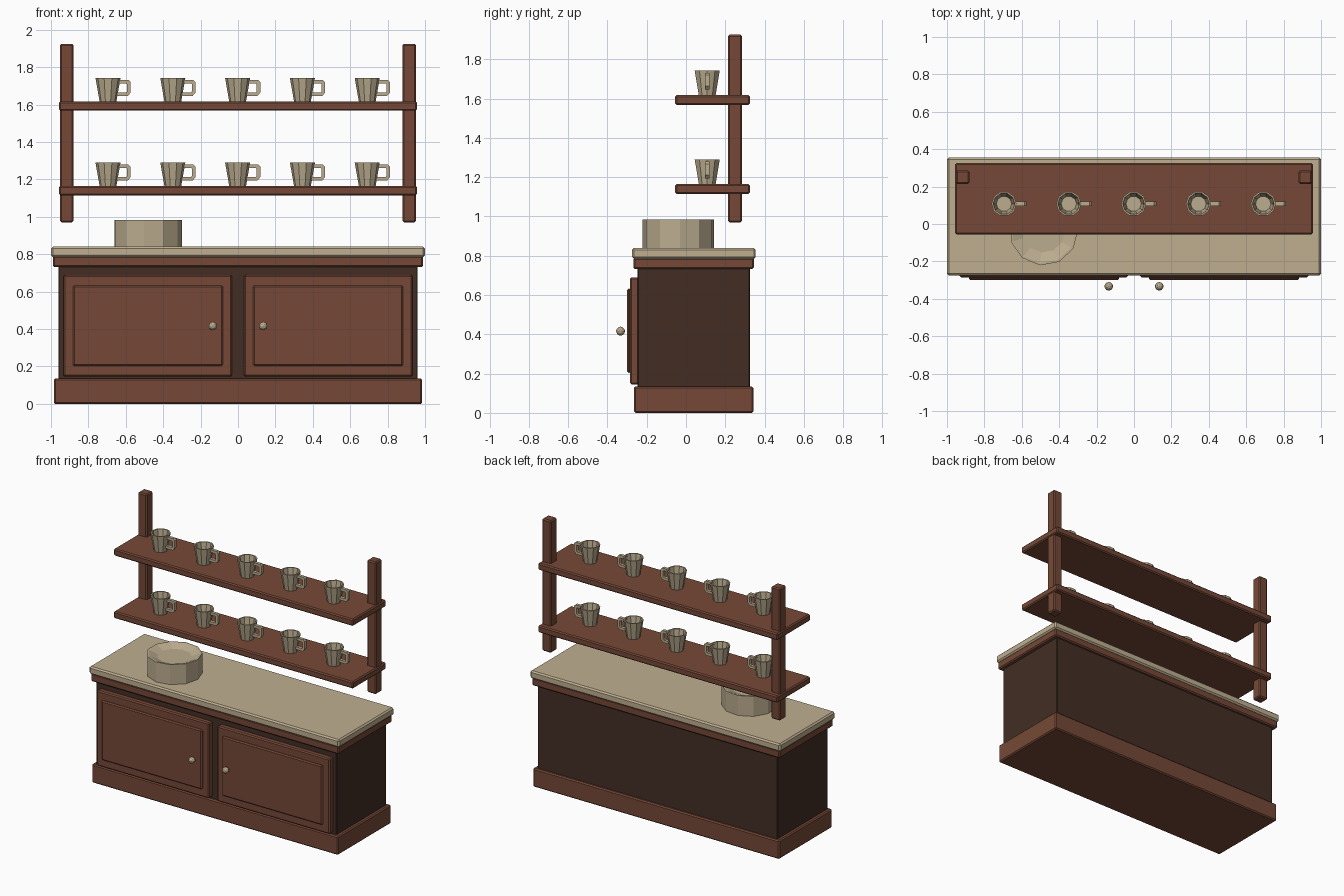
import bpy, bmesh, math

if "Cube" in bpy.data.objects:
    bpy.data.objects.remove(bpy.data.objects["Cube"])


def material(name, rgb):
    m = bpy.data.materials.new(name)
    m.diffuse_color = (*rgb, 1)
    m.use_nodes = True
    m.node_tree.nodes["Principled BSDF"].inputs["Base Color"].default_value = m.diffuse_color
    return m


WOOD = material("red_brown_wood", (0.180, 0.066, 0.038))
DARK = material("dark_wood", (0.056, 0.027, 0.017))
CREAM = material("cream_stone", (0.525, 0.430, 0.280))
POTTERY = material("beige_pottery", (0.500, 0.415, 0.275))


def finish(name, bm, mat):
    bmesh.ops.recalc_face_normals(bm, faces=bm.faces)
    me = bpy.data.meshes.new(name)
    bm.to_mesh(me)
    bm.free()
    me.materials.append(mat)
    ob = bpy.data.objects.new(name, me)
    bpy.context.collection.objects.link(ob)
    return ob


def box(name, x, y, z, mat, bevel=0.008):
    """Bevelled box from (min, max) ranges."""
    bm = bmesh.new()
    bmesh.ops.create_cube(bm, size=1)
    for v in bm.verts:
        for i, (lo, hi) in enumerate((x, y, z)):
            v.co[i] = hi if v.co[i] > 0 else lo
    ob = finish(name, bm, mat)
    if bevel:
        mod = ob.modifiers.new("soft_edges", 'BEVEL')
        mod.width = bevel
        mod.segments = 1
    return ob


def lathe(bm, profile, sides, phase=0.0):
    """Faceted turned shape; the profile starts and ends on the axis."""
    rings = []
    for r, z in profile:
        if r == 0:
            rings.append([bm.verts.new((0, 0, z))] * sides)
        else:
            angles = [phase + 2 * math.pi * i / sides for i in range(sides)]
            rings.append([bm.verts.new((r * math.cos(a), r * math.sin(a), z)) for a in angles])
    for a, b in zip(rings, rings[1:]):
        for i in range(sides):
            j = (i + 1) % sides
            bm.faces.new(list(dict.fromkeys((a[i], a[j], b[j], b[i]))))


# Cabinet
box("plinth", (-0.985, 0.985), (-0.265, 0.343), (0, 0.135), WOOD)
box("cabinet_body", (-0.96, 0.96), (-0.247, 0.325), (0.13, 0.74), DARK, 0.004)
box("top_trim", (-0.99, 0.99), (-0.268, 0.346), (0.732, 0.79), WOOD)
box("countertop", (-1, 1), (-0.275, 0.355), (0.784, 0.84), CREAM, 0.01)

# Doors with raised panels and floating round knobs
for side, s in (("left", -1), ("right", 1)):
    box(side + "_door", sorted((s * 0.032, s * 0.932)), (-0.285, -0.24), (0.145, 0.69), WOOD)
    box(side + "_door_panel", sorted((s * 0.08, s * 0.883)), (-0.3, -0.28), (0.203, 0.633), WOOD)
    bm = bmesh.new()
    bmesh.ops.create_icosphere(bm, subdivisions=2, radius=0.023)
    finish(side + "_knob", bm, POTTERY).location = (s * 0.135, -0.333, 0.416)
    # Shelf post
    box(side + "_post", sorted((s * 0.88, s * 0.952)), (0.214, 0.286), (0.97, 1.925), WOOD)

# Cup: hollow tapered bowl with a square C handle
bm = bmesh.new()
lathe(bm, [(0, 0), (0.045, 0), (0.067, 0.125), (0.058, 0.125), (0.041, 0.02), (0, 0.02)], 10)
outer = [(0.053, 0.114), (0.11, 0.114), (0.121, 0.103), (0.121, 0.047), (0.105, 0.028), (0.047, 0.028)]
inner = [(0.053, 0.095), (0.099, 0.095), (0.102, 0.092), (0.102, 0.053), (0.098, 0.047), (0.047, 0.047)]
sections = []
for (ox, oz), (ix, iz) in zip(outer, inner):
    sections.append([bm.verts.new(c) for c in
                     ((ox, -0.011, oz), (ox, 0.011, oz), (ix, 0.011, iz), (ix, -0.011, iz))])
for a, b in zip(sections, sections[1:]):
    for i in range(4):
        j = (i + 1) % 4
        bm.faces.new((a[i], a[j], b[j], b[i]))
bm.faces.new(sections[0])
bm.faces.new(sections[-1])
cup = finish("cup", bm, POTTERY)

# Shelves, each with a row of cups
for level, top in (("lower", 1.165), ("upper", 1.617)):
    box(level + "_shelf", (-0.958, 0.958), (-0.055, 0.325), (top - 0.05, top), WOOD)
    for i in range(5):
        ob = cup if (level, i) == ("lower", 0) else bpy.data.objects.new(f"{level}_cup_{i}", cup.data)
        if ob is not cup:
            bpy.context.collection.objects.link(ob)
        ob.location = (-0.695 + 0.3465 * i, 0.108, top)

# Stack of plates with a dished top
bm = bmesh.new()
lathe(bm, [(0, 0), (0.184, 0), (0.184, 0.145), (0.172, 0.145), (0.115, 0.122), (0, 0.122)],
      11, math.radians(264))
finish("plate_stack", bm, POTTERY).location = (-0.483, -0.038, 0.839)
